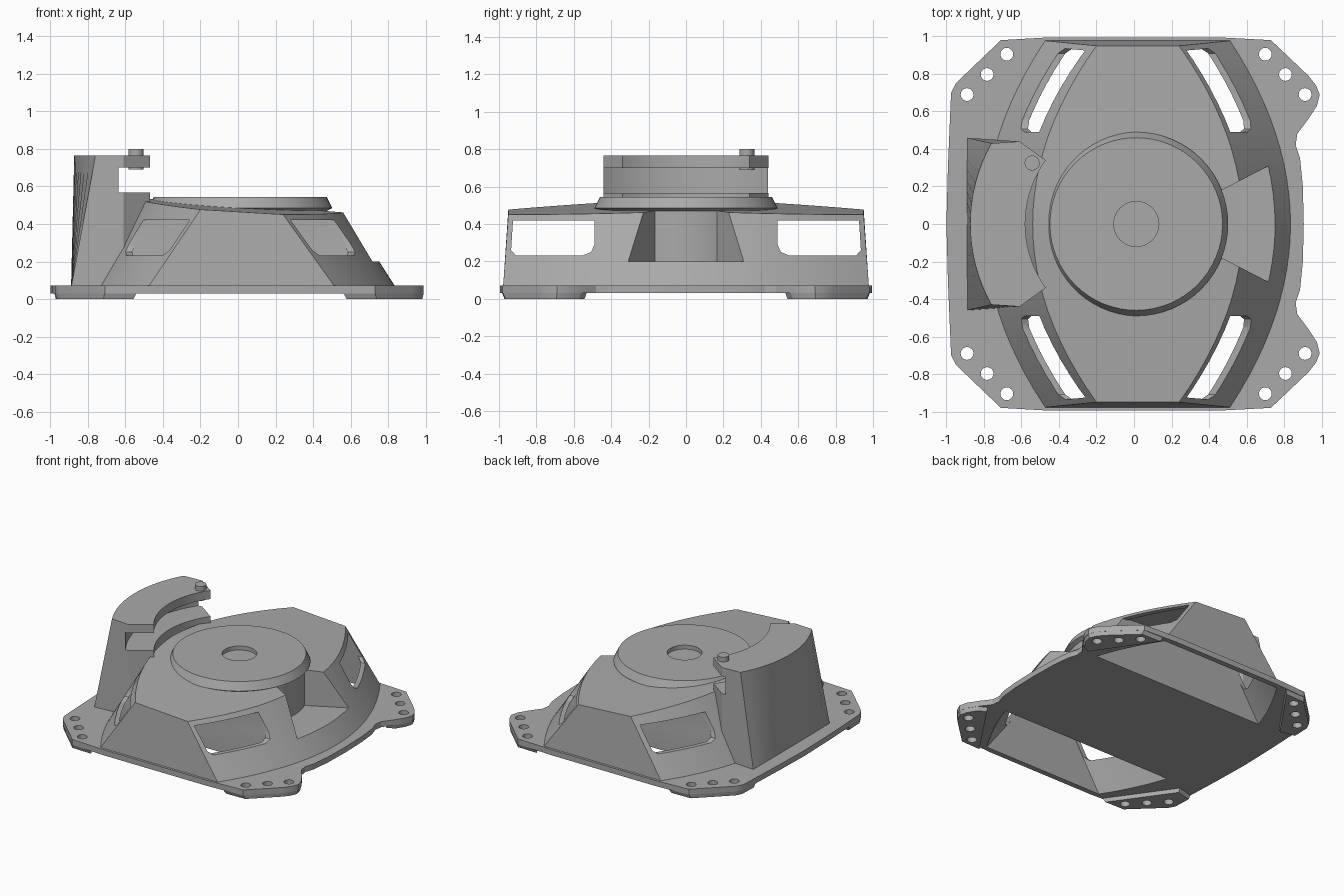
import bpy, bmesh, math
from mathutils import Vector

cube = bpy.data.objects.get("Cube")
if cube:
    bpy.data.objects.remove(cube, do_unlink=True)

grey = bpy.data.materials.new("cast grey")
grey.use_nodes = True
grey.diffuse_color = (0.4, 0.4, 0.4, 1)
grey.node_tree.nodes["Principled BSDF"].inputs["Base Color"].default_value = (0.4, 0.4, 0.4, 1)


def make(name, bm):
    bmesh.ops.recalc_face_normals(bm, faces=bm.faces)
    mesh = bpy.data.meshes.new(name)
    bm.to_mesh(mesh)
    bm.free()
    obj = bpy.data.objects.new(name, mesh)
    mesh.materials.append(grey)
    bpy.context.collection.objects.link(obj)
    return obj


def loft(name, low, high):
    """Solid between two closed 3D rings with equal point counts."""
    bm = bmesh.new()
    a = [bm.verts.new(p) for p in low]
    b = [bm.verts.new(p) for p in high]
    bm.faces.new(a)
    bm.faces.new(b)
    for i in range(len(a)):
        j = (i + 1) % len(a)
        bm.faces.new((a[i], a[j], b[j], b[i]))
    return make(name, bm)


def prism(name, outline, z0, z1):
    return loft(name, [(x, y, z0) for x, y in outline], [(x, y, z1) for x, y in outline])


def circle(cx, cy, r, n=32):
    return [(cx + r * math.cos(i * math.tau / n), cy + r * math.sin(i * math.tau / n)) for i in range(n)]


def arc(r, y0, y1, n):
    """Points on the left half of a circle about the origin, from y0 to y1."""
    ys = [y0 + (y1 - y0) * i / n for i in range(n + 1)]
    return [(-math.sqrt(r * r - y * y), y) for y in ys]


def cut(obj, *cutters):
    for cutter in cutters:
        cutter.hide_render = True
        mod = obj.modifiers.new("cut", "BOOLEAN")
        mod.operation, mod.solver, mod.object = "DIFFERENCE", "EXACT", cutter
        bpy.context.view_layer.objects.active = obj
        bpy.ops.object.modifier_apply(modifier=mod.name)


def hull(name, low_y, high_y, inset, z0, n=24):
    """Body with bowed, leaning sides and a gently ridged roof, for a span of y."""
    bm = bmesh.new()
    rows = []
    for i in range(n + 1):
        yb = low_y[0] + (low_y[1] - low_y[0]) * i / n
        yt = high_y[0] + (high_y[1] - high_y[0]) * i / n
        wb = 0.84 - 0.32 * (yb / 0.98) ** 2 - inset
        wt = 0.56 - 0.34 * (yt / 0.95) ** 2 - inset
        row = [(0.02 - wb, yb, z0), (0.02 + wb, yb, z0)]
        for x in (0.02 + wt, 0.02 - wt):
            row.append((x, yt, 0.505 - 0.06 * x - 0.042 * abs(yt) - inset))
        rows.append([bm.verts.new(p) for p in row])
    for r, s in zip(rows, rows[1:]):
        for k in range(4):
            m = (k + 1) % 4
            bm.faces.new((r[k], r[m], s[m], s[k]))
    bm.faces.new(rows[0])
    bm.faces.new(rows[-1])
    return make(name, bm)


# Hollow end chambers, side windows and wedge notch
cutters, voids = [], []
for s in (-1, 1):
    voids.append(hull("chamber_cutter", (s * 0.49, s * 0.955), (s * 0.49, s * 0.925), 0.025, 0.02))
    window = [(0.49, 0.42), (0.49, 0.29), (0.507, 0.25), (0.55, 0.232), (0.91, 0.232), (0.935, 0.26), (0.925, 0.42)]
    cutters.append(loft("window_cutter", [(-1, s * y, z) for y, z in window], [(1, s * y, z) for y, z in window]))
notch = prism("notch_cutter", [(0.12, 0), (0.96, 0.435), (0.96, -0.435)], 0.2, 0.8)

# Main body
body = hull("body", (-0.98, 0.98), (-0.95, 0.95), 0, 0.032)
cut(body, *voids, *cutters, notch)

# Mounting flange with ears
half = [(0.905, 0), (0.9, 0.2), (0.885, 0.35), (0.862, 0.42), (0.87, 0.48), (0.93, 0.56), (0.975, 0.63),
        (0.99, 0.69), (0.97, 0.74), (0.93, 0.79), (0.73, 0.98), (0.45, 0.995), (-0.45, 0.995),
        (-0.71, 0.98), (-0.95, 0.75), (-0.975, 0.7), (-0.992, 0.3), (-1, 0)]
flange = prism("flange", half + [(x, -y) for x, y in half[-2:0:-1]], 0.03, 0.072)
cut(flange, *voids)

# Raised feet under the ears, with bolt holes through both
right_foot = [(0.56, 0.985), (0.73, 0.98), (0.93, 0.79), (0.97, 0.74), (0.99, 0.69), (0.975, 0.63), (0.93, 0.56), (0.87, 0.53)]
left_foot = [(-0.54, 0.985), (-0.71, 0.98), (-0.95, 0.75), (-0.975, 0.7), (-0.98, 0.56), (-0.86, 0.53)]
right_holes = [(0.7, 0.905), (0.807, 0.797), (0.912, 0.69)]
left_holes = [(-0.678, 0.905), (-0.783, 0.797), (-0.89, 0.69)]
holes = []
for side, foot, spots in (("right", right_foot, right_holes), ("left", left_foot, left_holes)):
    for end, s in (("front", -1), ("back", 1)):
        cx = sum(p[0] for p in foot) / len(foot)
        cy = sum(p[1] for p in foot) / len(foot)
        top = [(x, s * y, 0.035) for x, y in foot]
        low = [(x + (cx - x) * 0.06, s * (y + (cy - y) * 0.06), 0) for x, y in foot]
        pad = loft(f"{end}_{side}_foot", low, top)
        drills = [prism("hole_cutter", circle(x, s * y, 0.034, 24), -0.1, 0.2) for x, y in spots]
        cut(pad, *drills)
        cut(flange, *drills)
        holes += drills

# Round cover on the roof with a shallow centre recess
profile = [(0, 0.515), (0.12, 0.515), (0.12, 0.545), (0.46, 0.545), (0.49, 0.485), (0.462, 0.47), (0.462, 0.1), (0, 0.1)]
bm = bmesh.new()
pts = [bm.verts.new((r, 0, z)) for r, z in profile]
edges = [bm.edges.new(pair) for pair in zip(pts, pts[1:])]
bmesh.ops.spin(bm, geom=pts + edges, cent=(0, 0, 0), axis=(0, 0, 1), angle=math.tau, steps=64)
bmesh.ops.remove_doubles(bm, verts=bm.verts, dist=0.0005)
cover = make("round_cover", bm)
cover.location.x = 0.012

# Tall side housing: straight outer foot rising to a curved top
inner = [(-0.61, -0.44)] + arc(0.58, -0.34, 0.34, 20) + [(-0.61, 0.44)]
outer_top = arc(0.873, 0.43, -0.43, 16)
outer_low = [(-0.89, 0.46 * y / 0.43) for x, y in outer_top]
housing = loft("side_housing", [(x, y, 0.06) for x, y in outer_low + inner],
               [(x, y, 0.765) for x, y in outer_top + inner])
groove = prism("groove_cutter", circle(0, 0, 0.775, 96), 0.567, 0.7)
cut(housing, groove)

# Peg on the housing arm
peg = prism("peg", circle(-0.543, 0.325, 0.04, 24), 0.69, 0.8)

for c in voids + cutters + holes + [notch, groove]:
    bpy.data.objects.remove(c, do_unlink=True)

bpy.ops.object.select_all(action="DESELECT")
for obj in bpy.context.collection.objects:
    if obj.type == "MESH" and obj.data.materials and obj.data.materials[0] == grey:
        obj.select_set(True)
        bpy.context.view_layer.objects.active = obj
bpy.ops.object.shade_smooth_by_angle(angle=math.radians(25))
